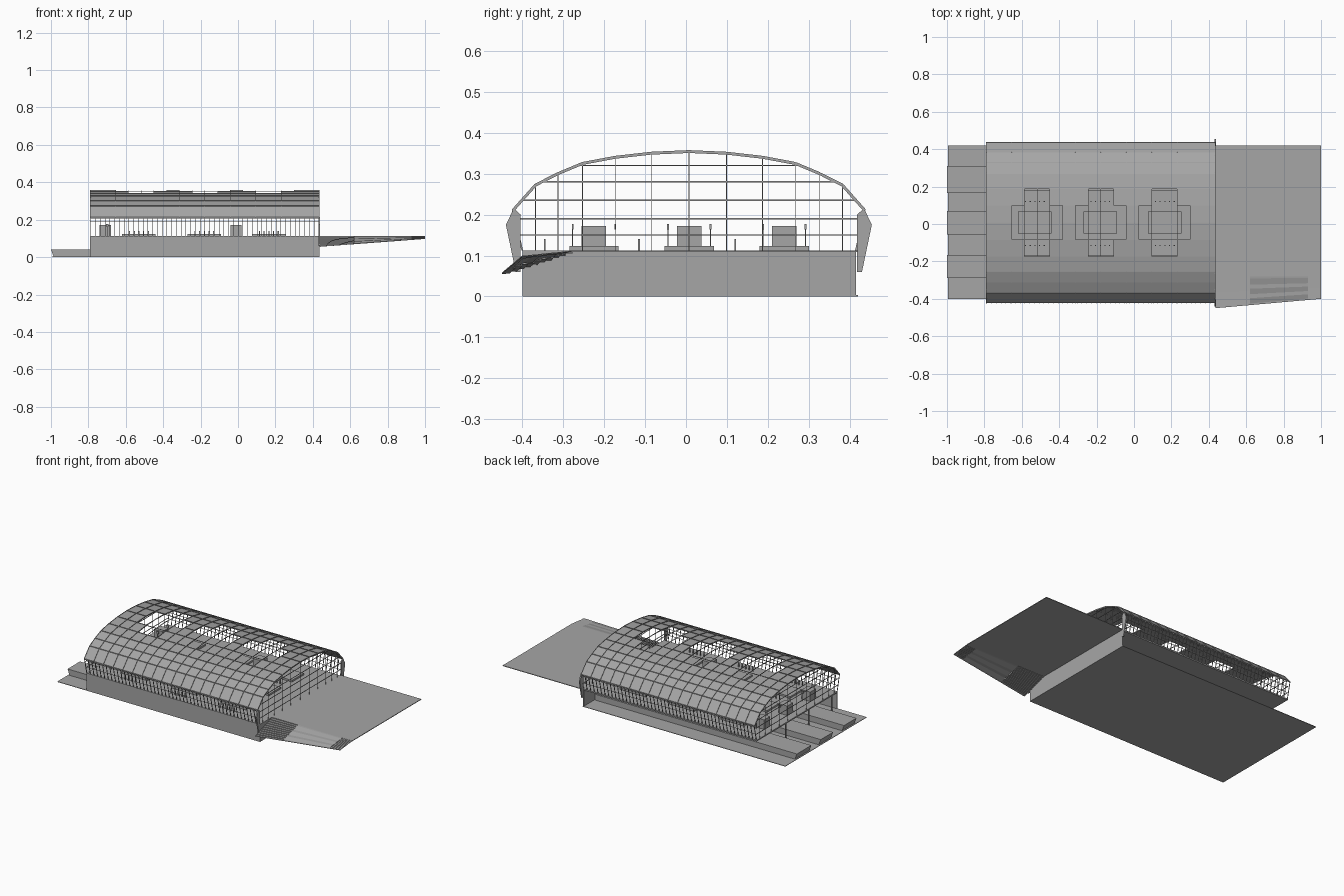
import bpy, bmesh
from mathutils import Vector

cube = bpy.data.objects.get("Cube")
if cube:
    bpy.data.objects.remove(cube, do_unlink=True)

GREY = bpy.data.materials.new("concrete grey")
GREY.use_nodes = True
GREY.diffuse_color = (0.38, 0.38, 0.38, 1)
GREY.node_tree.nodes["Principled BSDF"].inputs["Base Color"].default_value = GREY.diffuse_color


def finish(name, bm):
    me = bpy.data.meshes.new(name)
    bm.to_mesh(me)
    bm.free()
    me.materials.append(GREY)
    ob = bpy.data.objects.new(name, me)
    bpy.context.collection.objects.link(ob)
    return ob


def thicken(ob):
    mod = ob.modifiers.new("thickness", 'SOLIDIFY')
    mod.thickness = 0.003


def box(bm, x0, x1, y0, y1, z0, z1):
    vs = bmesh.ops.create_cube(bm, size=1)["verts"]
    for v in vs:
        v.co = ((x0 + x1) / 2 + v.co.x * (x1 - x0),
                (y0 + y1) / 2 + v.co.y * (y1 - y0),
                (z0 + z1) / 2 + v.co.z * (z1 - z0))
    return vs


def boxes(name, dims):
    bm = bmesh.new()
    for d in dims:
        box(bm, *d)
    return finish(name, bm)


def bar(bm, a, b, w, h):
    """Bar between two points, w wide and h deep towards the sky."""
    a, b = Vector(a), Vector(b)
    d = b - a
    q = d.to_track_quat('Z', 'Y')
    for v in bmesh.ops.create_cube(bm, size=1)["verts"]:
        v.co = (a + b) / 2 + q @ Vector((v.co.x * w, v.co.y * h, v.co.z * d.length))


X0, X1, YF, YB, FLOOR = -0.79, 0.435, -0.40, 0.415, 0.112
MID = 0.007
HALF = [(0, .354), (.092, .35), (.18, .34), (.26, .325), (.32, .3), (.375, .272), (.43, .21)]
ARCH = [(MID - d, z) for d, z in reversed(HALF)] + [(MID + d, z) for d, z in HALF[1:]]
BAYS = 18
XS = [X0 + (X1 - X0) * i / BAYS for i in range(BAYS + 1)]
OPENINGS = (3, 8, 13)

# Track level, retaining walls and concourse floor
boxes("ground", [(-0.995, X1, YF, 0.42, 0, 0.003)])
boxes("retaining_walls", [(X0, X1, YF, YF + .006, 0, FLOOR),
                          (X1 - .006, X1, YF, YB, 0, FLOOR)])
boxes("concourse_floor", [(X0, X1, YF, YB, FLOOR - .008, FLOOR)])

# Track platforms with slanted outer ends
bm = bmesh.new()
for y0, y1 in ((-.29, -.165), (-.055, .07), (.165, .31)):
    for v in box(bm, -1, X1 - .01, y0, y1, .001, .04):
        if v.co.x < -.9 and v.co.z < .02:
            v.co.x = -.985
finish("platforms", bm)
boxes("platform_columns", [(X0, X0 + .006, y - .003, y + .003, 0, FLOOR)
                           for y in (.12, -.115, -.345)])


# Vaulted roof with three cross-shaped skylight openings
def is_open(i, j):
    for k in OPENINGS:
        if j in (5, 6) and k - 1 <= i < k + 3:
            return True
        if j in (4, 7) and k <= i < k + 2:
            return True
    return False


bm = bmesh.new()
grid = [[bm.verts.new((x, y, z)) for y, z in ARCH] for x in XS]
for i in range(BAYS):
    for j in range(len(ARCH) - 1):
        if not is_open(i, j):
            bm.faces.new((grid[i][j], grid[i + 1][j], grid[i + 1][j + 1], grid[i][j + 1]))
thicken(finish("roof_panels", bm))

# Thin upright ribs and purlins over the roof
bm = bmesh.new()
for i, x in enumerate(XS):
    for j, (a, b) in enumerate(zip(ARCH, ARCH[1:])):
        if not (is_open(i, j) and is_open(i - 1, j)):
            bar(bm, (x, *a), (x, *b), .001, .007)
for j, (y, z) in enumerate(ARCH):
    for i in range(BAYS):
        if not (is_open(i, j) and is_open(i, j - 1)):
            bar(bm, (XS[i], y, z), (XS[i + 1], y, z), .001, .007)
finish("roof_ribs", bm)

# Skylight frames crossing the openings
bm = bmesh.new()
for k in OPENINGS:
    for i in (k, k + 1, k + 2):
        for a, b in zip(ARCH[4:8], ARCH[5:9]):
            bar(bm, (XS[i], *a), (XS[i], *b), .002, .004)
    for j in (5, 7):
        bar(bm, (XS[k - 1], *ARCH[j]), (XS[k + 3], *ARCH[j]), .002, .004)
finish("skylight_frames", bm)

# Side posts and rails
POSTS = 48
bm = bmesh.new()
for y, top in ((YF, ARCH[0]), (YB, ARCH[-1])):
    for i in range(POSTS + 1):
        x = X0 + .003 + (X1 - X0 - .006) * i / POSTS
        bar(bm, (x, y, FLOOR), (x, *top), .003, .004)
    for z in (.15, .19):
        bar(bm, (X0, y, z), (X1, y, z), .002, .002)
finish("side_posts", bm)


# End mullions on both gables
def half_width(z):
    for (d0, z0), (d1, z1) in zip(HALF, HALF[1:]):
        if z1 <= z <= z0:
            return d0 + (d1 - d0) * (z0 - z) / (z0 - z1)
    return .415


bm = bmesh.new()
for x in (X0 + .002, X1 - .002):
    for y, z in ARCH[1:-1]:
        bar(bm, (x, y, FLOOR), (x, y, z), .002, .002)
    for z in (.15, .19, .235, .28, .32):
        w = half_width(z)
        bar(bm, (x, MID - w, z), (x, MID + w, z), .003, .003)
finish("end_mullions", bm)

# Tapered end fins beside the gable
bm = bmesh.new()
for s in (-1, 1):
    prof = [(.411, .06), (.423, .06), (.447, .175), (.428, .215), (.411, .2)]
    vs = [bm.verts.new((X1 - .004, MID + s * y, z)) for y, z in prof]
    face = bm.faces.new(vs)
    for v in bmesh.ops.extrude_face_region(bm, geom=[face])["geom"]:
        if isinstance(v, bmesh.types.BMVert):
            v.co.x += .008
bmesh.ops.recalc_face_normals(bm, faces=bm.faces)
finish("end_fins", bm)

# Stair surrounds, kiosks, gates and signs on the concourse
LINES = (-.225, .008, .24)
STAIRS = (-.53, -.18, .165)
boxes("stair_surrounds", [(x - .09, x + .09, y - .06, y + .06, FLOOR, .123)
                          for x in STAIRS for y in LINES])
boxes("kiosks", [(x - .03, x + .03, y - .03, y + .03, FLOOR, .172)
                 for x in (-.71, -.01) for y in LINES])
boxes("gate_posts", [(x + i * .025 - .003, x + i * .025 + .003, y - .002, y + .002, FLOOR, .14)
                     for x in STAIRS for i in range(-2, 3) for y in (-.345, -.115, .12)])
signs = []
for y in LINES:
    for s in (-.052, .052):
        signs += [(-.7, -.698, y + s - .001, y + s + .001, FLOOR, .17),
                  (-.706, -.692, y + s - .002, y + s + .002, .163, .177)]
boxes("signs", signs)

# Forecourt: flat square
boxes("forecourt", [(X1, 1, -.28, .42, FLOOR - .004, FLOOR)])


# Forecourt front: banked terraces between two flights of steps
def slope(name, x0, x1, profile):
    bm = bmesh.new()
    rows = []
    for x in (x0, x1):
        t = (x - X1) / (1 - X1)
        run, drop = .17 - .05 * t, .054 - .042 * t
        rows.append([bm.verts.new((x, -.28 - run * u, FLOOR - drop * v)) for u, v in profile])
    for j in range(len(profile) - 1):
        bm.faces.new((rows[0][j], rows[0][j + 1], rows[1][j + 1], rows[1][j]))
    thicken(finish(name, bm))


STEPS = 10
stairs = [(0, 0)]
for i in range(STEPS):
    stairs += [(i / STEPS, (i + 1) / STEPS), ((i + 1) / STEPS, (i + 1) / STEPS)]
terraces = [(0, 0), (.07, .04), (.29, .32), (.43, .36), (.62, .64), (.76, .68), (.94, .97), (1, 1)]
slope("forecourt_steps_inner", X1, .62, stairs)
slope("forecourt_terraces", .62, .93, terraces)
slope("forecourt_steps_outer", .93, 1, stairs)
